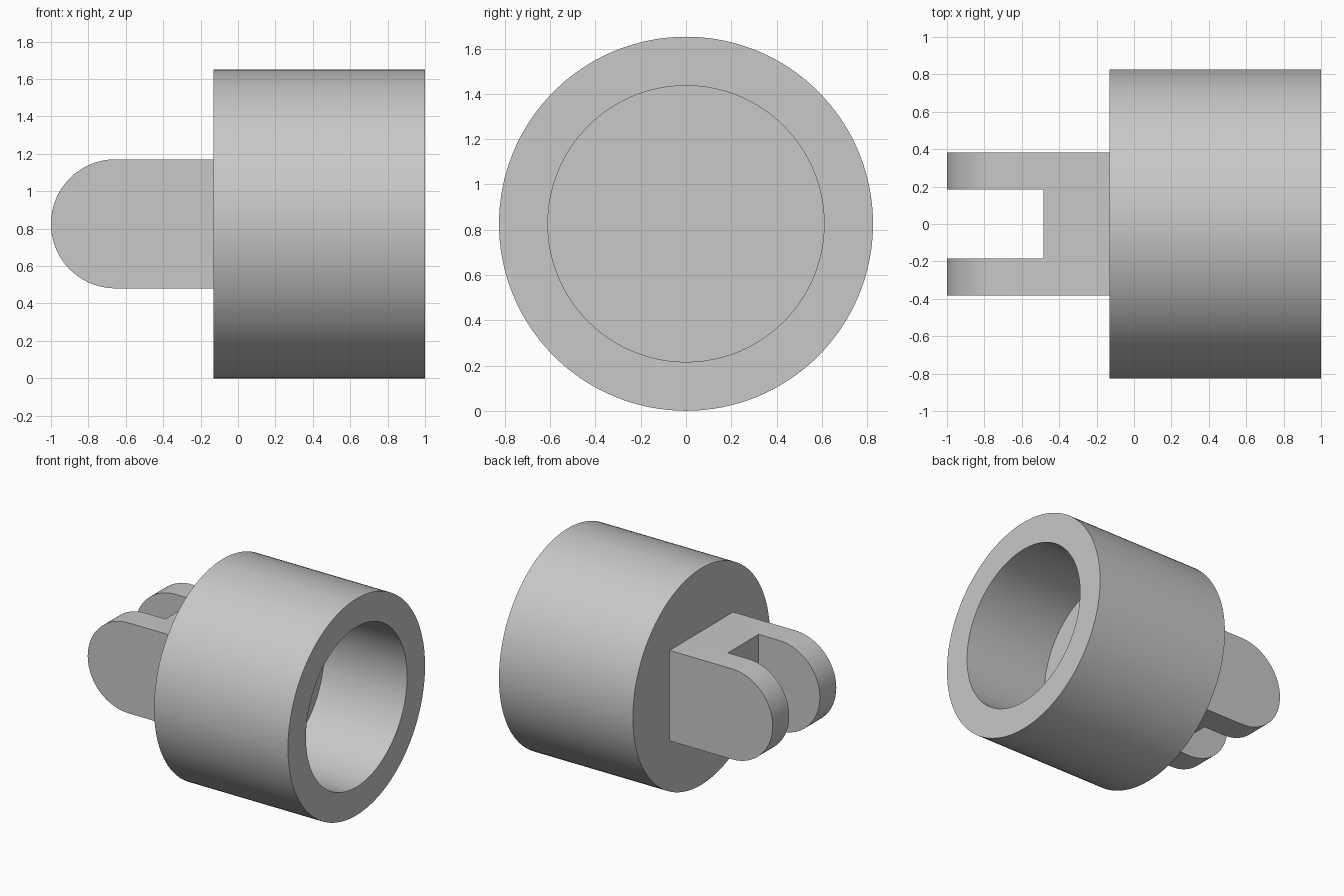
import bpy
import bmesh
from math import cos, sin, pi, radians

old = bpy.data.objects.get("Cube")
if old:
    bpy.data.objects.remove(old, do_unlink=True)

AXIS_Z = 0.826      # height of the main axis
OUTER_R = 0.826
BORE_R = 0.61
BACK_X = -0.13      # closed end of the socket
FLOOR_X = 0.30      # bottom of the bore
LUG_R = 0.345
LUG_Y = 0.383
SLOT_Y = 0.185
SLOT_X = -0.483
SIDES = 128

grey = bpy.data.materials.new("plain grey")
grey.use_nodes = True
colour = (0.58, 0.58, 0.58, 1)
grey.diffuse_color = colour
grey.node_tree.nodes["Principled BSDF"].inputs["Base Color"].default_value = colour


def make_object(name, bm):
    bmesh.ops.recalc_face_normals(bm, faces=bm.faces)
    mesh = bpy.data.meshes.new(name)
    bm.to_mesh(mesh)
    bm.free()
    mesh.materials.append(grey)
    obj = bpy.data.objects.new(name, mesh)
    bpy.context.collection.objects.link(obj)
    return obj


def activate(obj):
    bpy.ops.object.select_all(action='DESELECT')
    obj.select_set(True)
    bpy.context.view_layer.objects.active = obj


def smooth(obj):
    activate(obj)
    bpy.ops.object.shade_smooth_by_angle(angle=radians(30))


def extrude_y(name, outline, half_width):
    """Extrude an (x, z) outline symmetrically along y."""
    bm = bmesh.new()
    face = bm.faces.new([bm.verts.new((x, -half_width, z)) for x, z in outline])
    new = bmesh.ops.extrude_face_region(bm, geom=[face])["geom"]
    verts = [v for v in new if isinstance(v, bmesh.types.BMVert)]
    bmesh.ops.translate(bm, verts=verts, vec=(0, 2 * half_width, 0))
    return make_object(name, bm)


# Socket: rings along the x axis, from the closed back to the bore floor
bm = bmesh.new()
rings = []
for x, r in ((BACK_X, OUTER_R), (1, OUTER_R), (1, BORE_R), (FLOOR_X, BORE_R)):
    angles = [2 * pi * i / SIDES for i in range(SIDES)]
    rings.append([bm.verts.new((x, r * cos(a), AXIS_Z + r * sin(a))) for a in angles])
for a, b in zip(rings, rings[1:]):
    for i in range(SIDES):
        j = (i + 1) % SIDES
        bm.faces.new((a[i], a[j], b[j], b[i]))
bm.faces.new(rings[0])
bm.faces.new(rings[-1])
socket = make_object("socket", bm)
smooth(socket)

# Clevis: round-ended block, seated slightly inside the socket's back wall
root_x = BACK_X + 0.02
outline = [(root_x, AXIS_Z - LUG_R), (root_x, AXIS_Z + LUG_R)]
for i in range(49):
    a = pi / 2 + pi * i / 48
    outline.append((-1 + LUG_R + LUG_R * cos(a), AXIS_Z + LUG_R * sin(a)))
clevis = extrude_y("clevis", outline, LUG_Y)

# Slot between the two prongs
slot_outline = [(x, AXIS_Z + z) for x, z in
                ((-1.2, -0.5), (-1.2, 0.5), (SLOT_X, 0.5), (SLOT_X, -0.5))]
cutter = extrude_y("slot_cutter", slot_outline, SLOT_Y)
cutter.hide_render = True
cut = clevis.modifiers.new("slot", 'BOOLEAN')
cut.operation = 'DIFFERENCE'
cut.solver = 'EXACT'
cut.object = cutter
activate(clevis)
bpy.ops.object.modifier_apply(modifier=cut.name)
bpy.data.objects.remove(cutter, do_unlink=True)
smooth(clevis)
